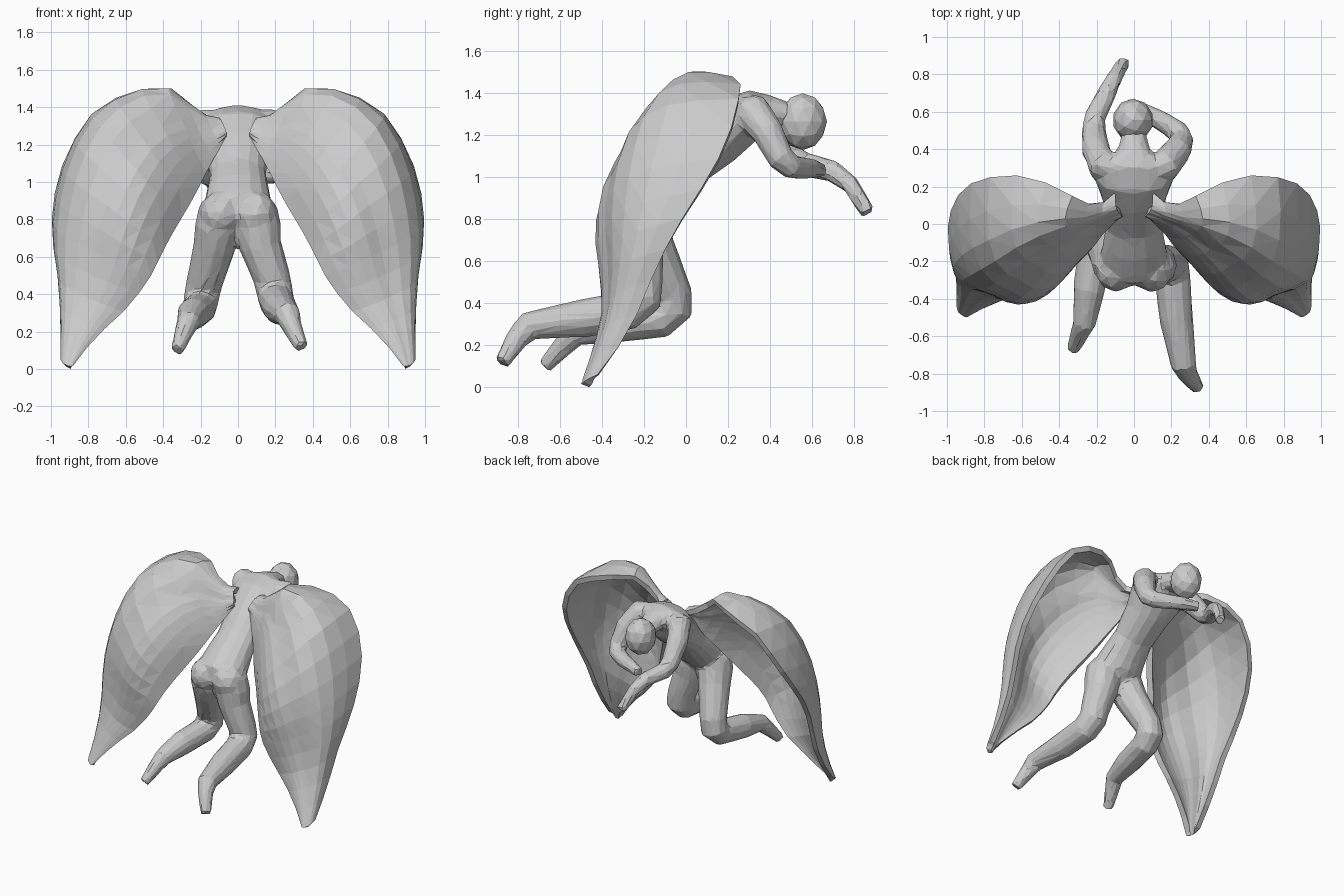
import bpy, bmesh, math
from mathutils import Vector, Matrix

if "Cube" in bpy.data.objects:
    bpy.data.objects.remove(bpy.data.objects["Cube"])


def add_object(name, bm):
    me = bpy.data.meshes.new(name)
    bm.to_mesh(me)
    bm.free()
    ob = bpy.data.objects.new(name, me)
    bpy.context.collection.objects.link(ob)
    return ob


def tube(bm, stations, ref, sides=12):
    """Loft of elliptical rings; station = (x, y, z, side radius, depth radius)."""
    pts = [Vector(s[:3]) for s in stations]
    ref = Vector(ref)
    rings = []
    for i, s in enumerate(stations):
        a, b = pts[max(i - 1, 0)], pts[min(i + 1, len(pts) - 1)]
        t = ((pts[i] - a).normalized() + (b - pts[i]).normalized()).normalized()
        u = (ref - ref.dot(t) * t).normalized()
        v = t.cross(u)
        ring = []
        for k in range(sides):
            q = 2 * math.pi * k / sides
            ring.append(bm.verts.new(pts[i] + u * s[3] * math.cos(q) + v * s[-1] * math.sin(q)))
        rings.append(ring)
    for r0, r1 in zip(rings, rings[1:]):
        for k in range(sides):
            n = (k + 1) % sides
            bm.faces.new((r0[k], r0[n], r1[n], r1[k]))
    bm.faces.new(rings[0][::-1])
    bm.faces.new(rings[-1])


def ball(bm, centre, radii):
    bmesh.ops.create_icosphere(bm, subdivisions=2, radius=1,
                               matrix=Matrix.Translation(centre) @ Matrix.Diagonal((*radii, 1)))


body = bmesh.new()
# torso: hips, waist, chest, shoulders, neck
tube(body, [(0, -.19, .75, .09, .08), (0, -.2, .81, .17, .13), (0, -.19, .87, .185, .145),
            (0, -.11, .95, .168, .125), (0, -.01, 1.04, .15, .108), (0, .14, 1.17, .172, .128),
            (0, .25, 1.27, .215, .13), (0, .33, 1.32, .2, .095), (0, .385, 1.32, .09, .07),
            (0, .48, 1.29, .066, .064)], (1, 0, 0), 16)
for side in (-1, 1):
    ball(body, (side * .095, -.24, .83), (.115, .125, .125))

# kneeling legs, each with a different stride
tube(body, [(-.1, -.215, .86, .11), (-.105, -.205, .76, .125), (-.125, -.165, .66, .114),
            (-.185, -.065, .44, .096), (-.195, -.06, .375, .096), (-.205, -.12, .325, .092),
            (-.24, -.35, .295, .086), (-.265, -.53, .255, .062), (-.285, -.57, .21, .053),
            (-.325, -.67, .1, .036)], (1, 0, 0))
tube(body, [(.1, -.22, .86, .11), (.105, -.22, .76, .125), (.12, -.22, .66, .114),
            (.18, -.21, .49, .1), (.195, -.21, .42, .098), (.205, -.28, .365, .096),
            (.225, -.5, .325, .091), (.265, -.75, .29, .07), (.285, -.8, .235, .055),
            (.34, -.875, .115, .038)], (1, 0, 0))

# arms: one reaching forward, one folded under the head
tube(body, [(-.07, .28, 1.32, .07), (-.17, .315, 1.31, .088), (-.205, .4, 1.21, .077),
            (-.215, .5, 1.09, .065), (-.21, .57, 1.055, .059), (-.15, .69, 1.03, .053),
            (-.105, .78, .965, .043), (-.055, .865, .83, .037)], (.3, .1, 1))
tube(body, [(.07, .28, 1.32, .07), (.17, .315, 1.31, .088), (.23, .39, 1.21, .077),
            (.255, .45, 1.09, .065), (.235, .495, 1.05, .059), (.14, .555, 1.04, .053),
            (.05, .6, 1.04, .046), (-.05, .64, 1.03, .036)], (.3, .1, 1))
bmesh.ops.recalc_face_normals(body, faces=body.faces)

# fuse the limbs and torso into one faceted sculpt
figure = add_object("body", body)
fuse = figure.modifiers.new("fuse", 'REMESH')
fuse.mode = 'VOXEL'
fuse.voxel_size = .016
soften = figure.modifiers.new("soften", 'SMOOTH')
soften.factor, soften.iterations = .5, 3
facet = figure.modifiers.new("facet", 'DECIMATE')
facet.ratio = .06

# head
bm = bmesh.new()
ball(bm, (-.005, .555, 1.262), (.109, .115, .135))
add_object("head", bm)

# wings: sections running inner edge -> bulge -> outer rim, root to tip
I = [(.06, .05, 1.24), (.11, 0, 1.16), (.17, -.06, 1.05), (.23, -.14, .93), (.3, -.21, .81), (.37, -.29, .69),
     (.43, -.35, .57), (.49, -.37, .46), (.61, -.38, .31), (.76, -.43, .17), (.88, -.49, .02)]
M = [(.07, .05, 1.29), (.18, .01, 1.28), (.3, -.05, 1.33), (.46, -.18, 1.27), (.59, -.31, 1.12), (.68, -.375, .94),
     (.74, -.385, .75), (.78, -.37, .57), (.82, -.375, .39), (.87, -.42, .21), (.915, -.49, .02)]
O = [(.1, .17, 1.33), (.2, .1, 1.37), (.33, .15, 1.48), (.55, .25, 1.46), (.77, .25, 1.37), (.91, .19, 1.16),
     (.98, .07, .94), (.995, -.06, .73), (.965, -.17, .5), (.95, -.27, .27), (.95, -.42, .06)]
COLS = 10
ROWS = 16


def between(rows, k):
    """Smooth point at fractional section k, rounding the wing lengthwise."""
    i = min(int(k), len(rows) - 2)
    p = [Vector(rows[max(0, min(len(rows) - 1, i + d))]) for d in (-1, 0, 1, 2)]
    f = k - i
    return .5 * (2 * p[1] + (p[2] - p[0]) * f + (2 * p[0] - 5 * p[1] + 4 * p[2] - p[3]) * f ** 2
                 + (3 * p[1] - p[0] - 3 * p[2] + p[3]) * f ** 3)


bm = bmesh.new()
grid = []
for s in range(ROWS):
    k = s * 10 / (ROWS - 1)
    a, m, o = (between(rows, k) for rows in (I, M, O))
    width = (o - a).length
    hood = .17 * max(0, 1 - k / 6)
    row = []
    for j in range(COLS + 1):
        t = j / COLS
        p = a * (2 * t - 1) * (t - 1) + m * 4 * t * (1 - t) + o * t * (2 * t - 1)
        push = math.sin(math.pi * max(0, 2 * t - 1)) * width
        row.append(bm.verts.new(p + Vector((.08, -.04, .02 + hood)) * push))
    grid.append(row)
for r0, r1 in zip(grid, grid[1:]):
    for j in range(COLS):
        bm.faces.new((r0[j], r1[j], r1[j + 1], r0[j + 1]))
bmesh.ops.triangulate(bm, faces=bm.faces)
wings = add_object("wings", bm)
shell = wings.modifiers.new("shell", 'SOLIDIFY')
shell.thickness = .04
shell.offset = -1
wings.modifiers.new("pair", 'MIRROR').use_mirror_merge = False
